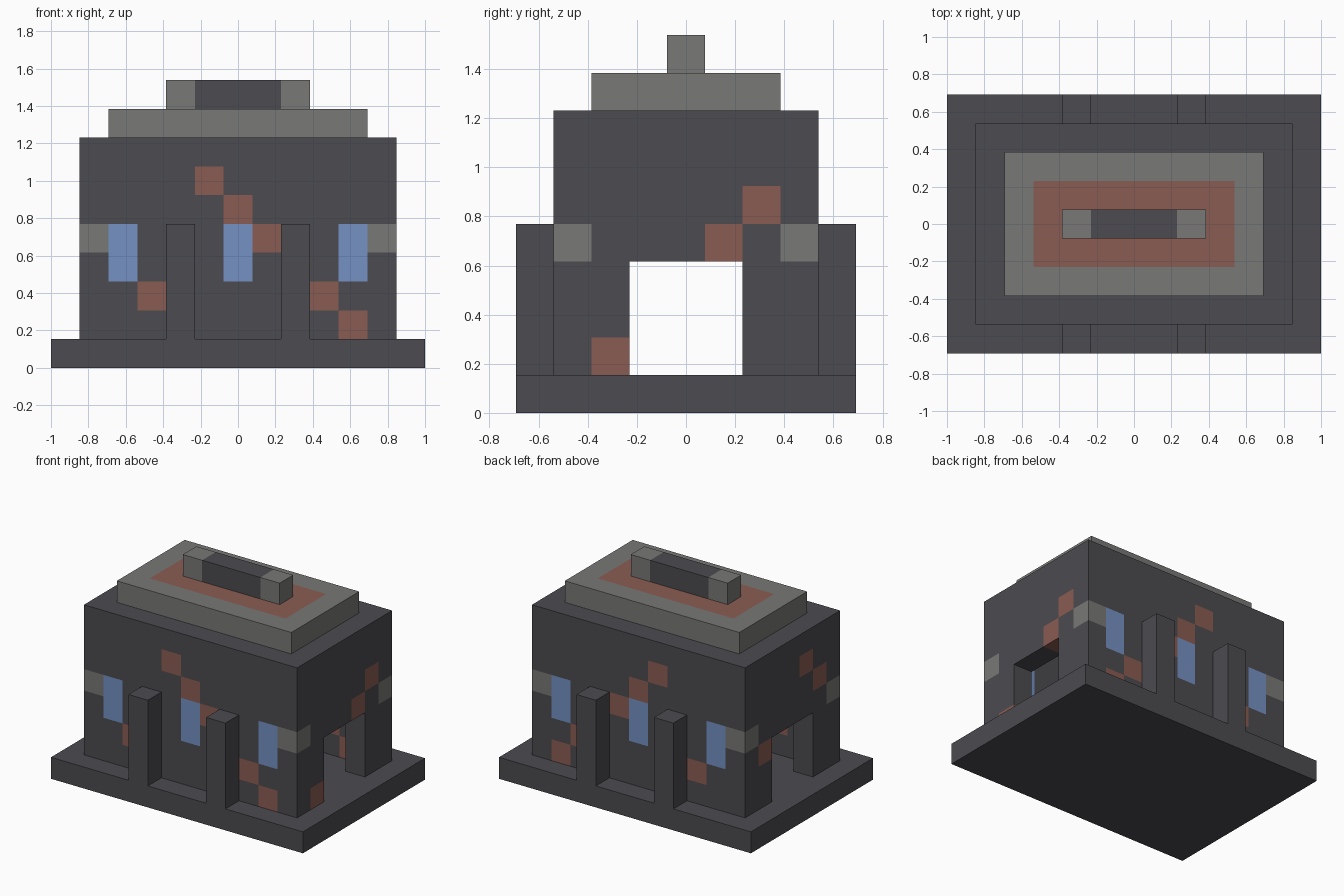
import bpy, bmesh
from mathutils import Vector

U = 2 / 13  # one building-block unit

if "Cube" in bpy.data.objects:
    bpy.data.objects.remove(bpy.data.objects["Cube"], do_unlink=True)


def material(name, rgb):
    m = bpy.data.materials.new(name)
    m.use_nodes = True
    m.diffuse_color = (*rgb, 1)
    m.node_tree.nodes["Principled BSDF"].inputs["Base Color"].default_value = (*rgb, 1)
    return m


MATS = [material("dark stone", (.072, .070, .080)),
        material("grey stone", (.188, .188, .181)),
        material("red brick", (.254, .107, .084)),
        material("blue glass", (.178, .283, .552))]
DARK, GREY, BRICK, GLASS = range(4)


def cell(colour, x, y, z, height=1):
    """Painted unit cell: centred on x and y, standing on z."""
    return colour, Vector((x - .5, y - .5, z)), Vector((x + .5, y + .5, z + height))


def block(name, lo, hi, base=DARK, paint=()):
    """Box between two corners, cut along the painted cells and coloured by them."""
    lo, hi = Vector(lo), Vector(hi)
    bm = bmesh.new()
    bmesh.ops.create_cube(bm, size=1)
    for v in bm.verts:
        v.co = Vector([(lo[i] + hi[i]) / 2 + v.co[i] * (hi[i] - lo[i]) for i in range(3)])
    cuts = {(i, c[i]) for p in paint for c in p[1:] for i in range(3)}
    for i, at in sorted(cuts):
        if lo[i] < at < hi[i]:
            axis = Vector([float(i == k) for k in range(3)])
            bmesh.ops.bisect_plane(bm, geom=bm.verts[:] + bm.edges[:] + bm.faces[:],
                                   plane_co=axis * at, plane_no=axis, dist=1e-5)
    bm.normal_update()
    for f in bm.faces:
        inside = f.calc_center_median() - f.normal * .1
        f.material_index = base
        for colour, a, b in paint:
            if all(a[i] < inside[i] < b[i] for i in range(3)):
                f.material_index = colour
    bmesh.ops.scale(bm, vec=(U, U, U), verts=bm.verts)
    mesh = bpy.data.meshes.new(name)
    bm.to_mesh(mesh)
    bm.free()
    for m in MATS:
        mesh.materials.append(m)
    ob = bpy.data.objects.new(name, mesh)
    bpy.context.collection.objects.link(ob)
    return ob


# Plinth
block("plinth", (-6.5, -4.5, 0), (6.5, 4.5, 1))

# Long walls with windows, corner stones and worn bricks, plus their buttresses
for side, s in (("front", -1), ("back", 1)):
    y = 3 * s
    paint = [cell(GLASS, x, y, 3, 2) for x in (-4, 0, 4)]
    paint += [cell(GREY, x, y, 4) for x in (-5, 5)]
    paint += [cell(BRICK, x, y, z) for x, z in
              ((-1, 6), (0, 5), (1, 4), (-3, 2), (3, 2), (4, 1))]
    block(side + "_wall", (-5.5, y - .5, 1), (5.5, y + .5, 8), paint=paint)
    for hand, x in (("right", -2), ("left", 2)):
        block(f"{side}_{hand}_buttress", (x - .5, 4 * s - .5, 1), (x + .5, 4 * s + .5, 5))

# End walls: two jambs and a lintel around each doorway
end_bricks = {"right": (-5, ((-1, 6), (-2, 5), (2, 3))),
              "left": (5, ((2, 5), (1, 4), (-2, 1)))}
for side, (x, bricks) in end_bricks.items():
    paint = [cell(BRICK, x, y, z) for y, z in bricks]
    for part, y0, y1, z0, z1 in (("front_jamb", -2.5, -1.5, 1, 4),
                                 ("back_jamb", 1.5, 2.5, 1, 4),
                                 ("lintel", -2.5, 2.5, 4, 8)):
        block(f"{side}_{part}", (x - .5, y0, z0), (x + .5, y1, z1), paint=paint)

# Ceiling, stepped roof with brick panel, and ridge bar
block("ceiling", (-4.5, -2.5, 7), (4.5, 2.5, 8))
panel = (BRICK, Vector((-3.5, -1.5, 8)), Vector((3.5, 1.5, 9)))
block("roof_step", (-4.5, -2.5, 8), (4.5, 2.5, 9), GREY, [panel])
block("ridge_bar", (-2.5, -.5, 9), (2.5, .5, 10), DARK,
      [cell(GREY, x, 0, 9) for x in (-2, 2)])
